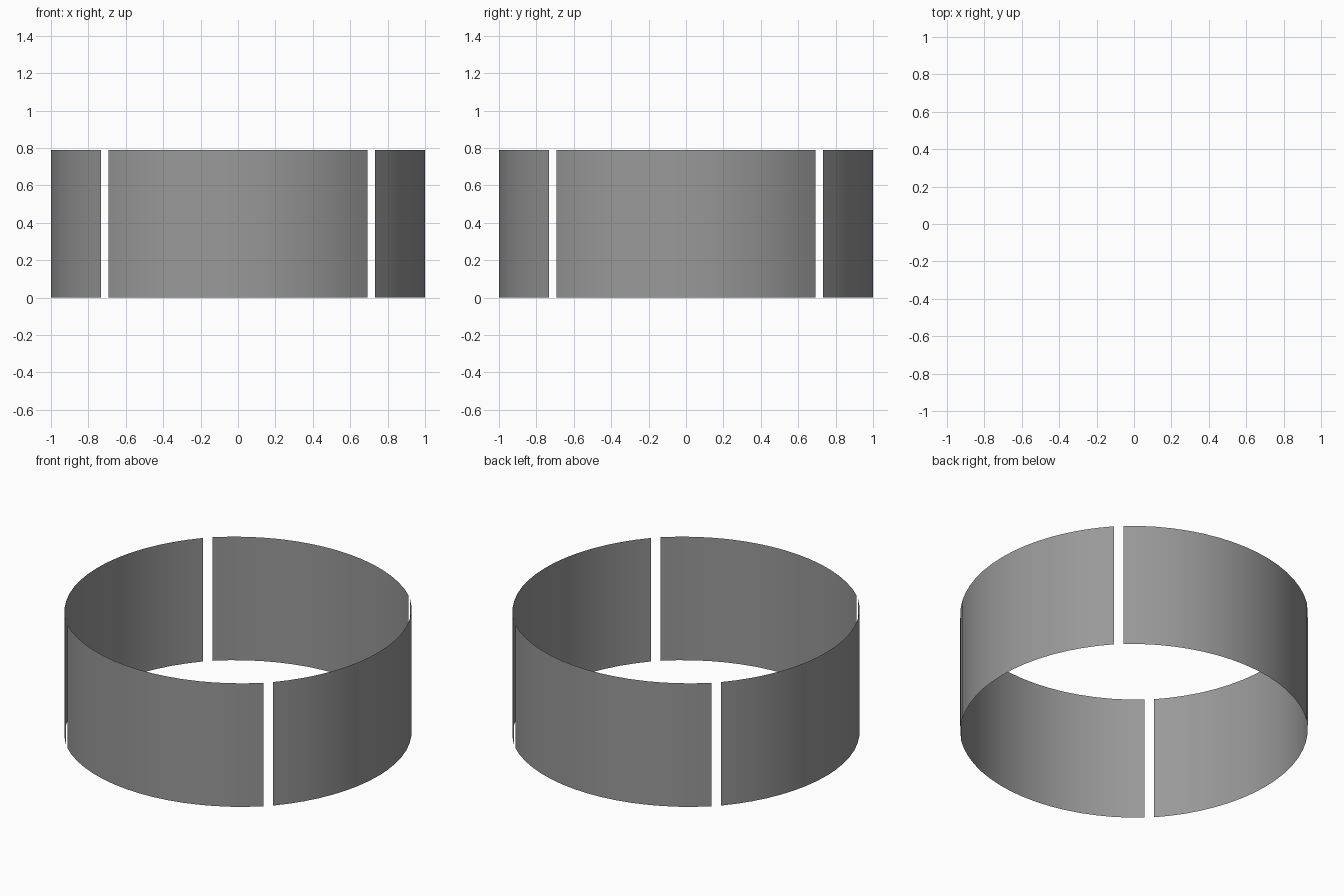
import bpy, bmesh, math

if "Cube" in bpy.data.objects:
    bpy.data.objects.remove(bpy.data.objects["Cube"])

HEIGHT = 0.79
RADIUS = 1.033                    # each panel is slightly flatter than the full ring
SHIFT = 1 - RADIUS                # so its arc centre sits just behind the axis
HALF_ANGLE = math.radians(42.14)  # panels stop just short of the diagonals
SEGMENTS = 16

# Dark grey finish shared by all panels
grey = bpy.data.materials.new("dark_grey")
grey.diffuse_color = (0.32, 0.32, 0.32, 1)
grey.use_nodes = True
grey.node_tree.nodes["Principled BSDF"].inputs["Base Color"].default_value = grey.diffuse_color


def curved_panel(name, facing):
    """Thin upright sheet curved around the z axis."""
    bm = bmesh.new()
    columns = []
    for i in range(SEGMENTS + 1):
        a = facing - HALF_ANGLE + 2 * HALF_ANGLE * i / SEGMENTS
        x = RADIUS * math.cos(a) + SHIFT * math.cos(facing)
        y = RADIUS * math.sin(a) + SHIFT * math.sin(facing)
        columns.append((bm.verts.new((x, y, 0)), bm.verts.new((x, y, HEIGHT))))
    for (b0, t0), (b1, t1) in zip(columns, columns[1:]):
        bm.faces.new((b0, b1, t1, t0)).smooth = True
    mesh = bpy.data.meshes.new(name)
    bm.to_mesh(mesh)
    bm.free()
    mesh.materials.append(grey)
    obj = bpy.data.objects.new(name, mesh)
    bpy.context.collection.objects.link(obj)


# Four panels forming a ring with narrow gaps on the diagonals
for k, side in enumerate(("right", "back", "left", "front")):
    curved_panel(side + "_panel", k * math.pi / 2)
